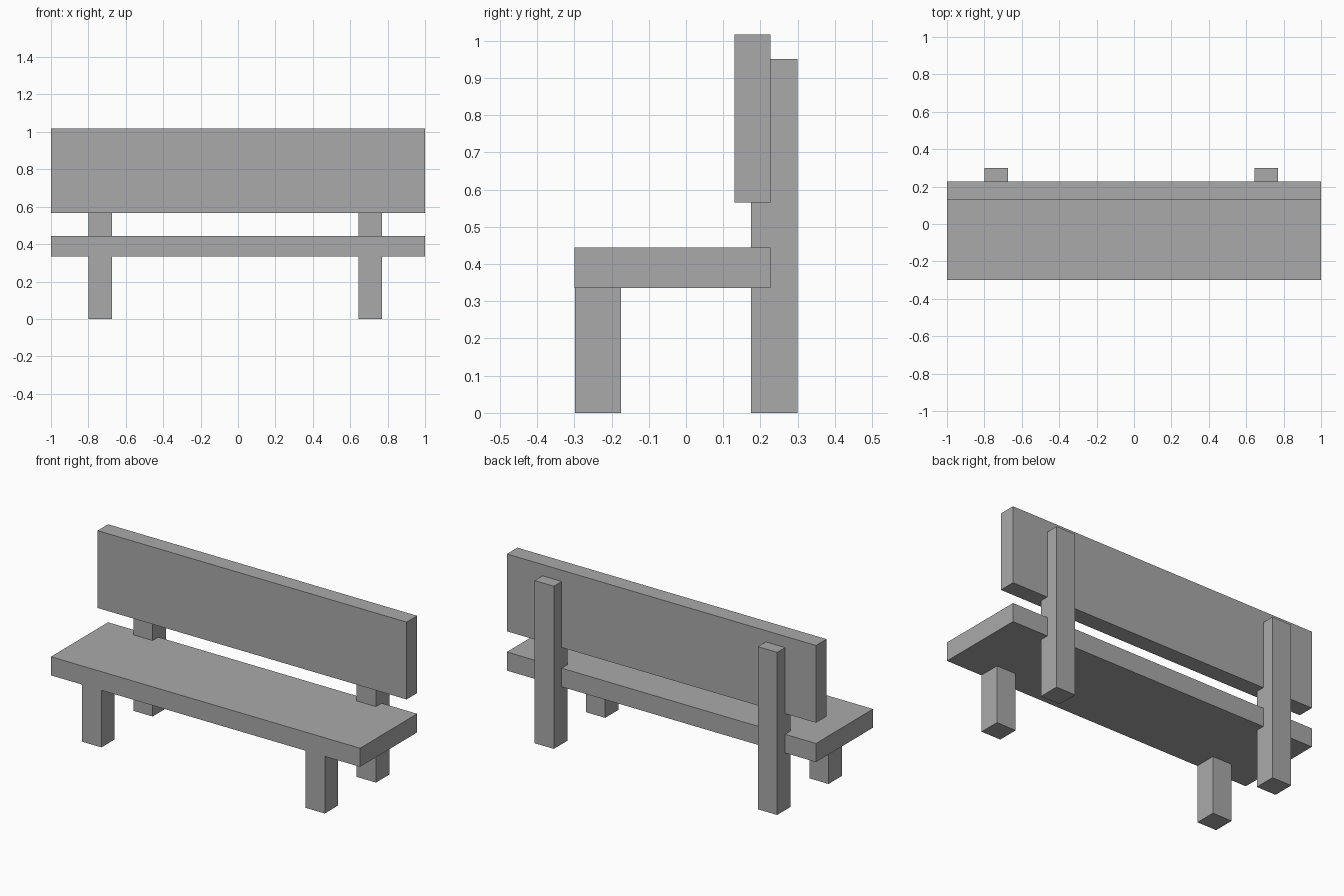
import bpy

cube = bpy.data.objects.get("Cube")
if cube:
    bpy.data.objects.remove(cube, do_unlink=True)

# Single flat grey for the whole bench
grey = bpy.data.materials.new("plain_grey")
grey.use_nodes = True
colour = (0.4, 0.4, 0.4, 1)
grey.diffuse_color = colour
grey.node_tree.nodes["Principled BSDF"].inputs["Base Color"].default_value = colour


def box(name, x, y, z):
    """Add a box spanning the given (min, max) range on each axis."""
    spans = (x, y, z)
    bpy.ops.mesh.primitive_cube_add(size=1, location=[(a + b) / 2 for a, b in spans])
    obj = bpy.context.object
    obj.name = name
    obj.scale = [b - a for a, b in spans]
    bpy.ops.object.transform_apply(location=False, rotation=False, scale=True)
    obj.data.materials.append(grey)
    return obj


# Seat plank and backrest board
box("seat", (-1, 1), (-0.30, 0.227), (0.335, 0.444))
box("backrest", (-1, 1), (0.13, 0.227), (0.565, 1.017))

# Short front legs, and tall back posts that carry the backrest
for side, x in (("right", (-0.80, -0.675)), ("left", (0.645, 0.77))):
    box(f"front_leg_{side}", x, (-0.298, -0.175), (0, 0.335))
    box(f"back_post_{side}", x, (0.175, 0.30), (0, 0.951))
